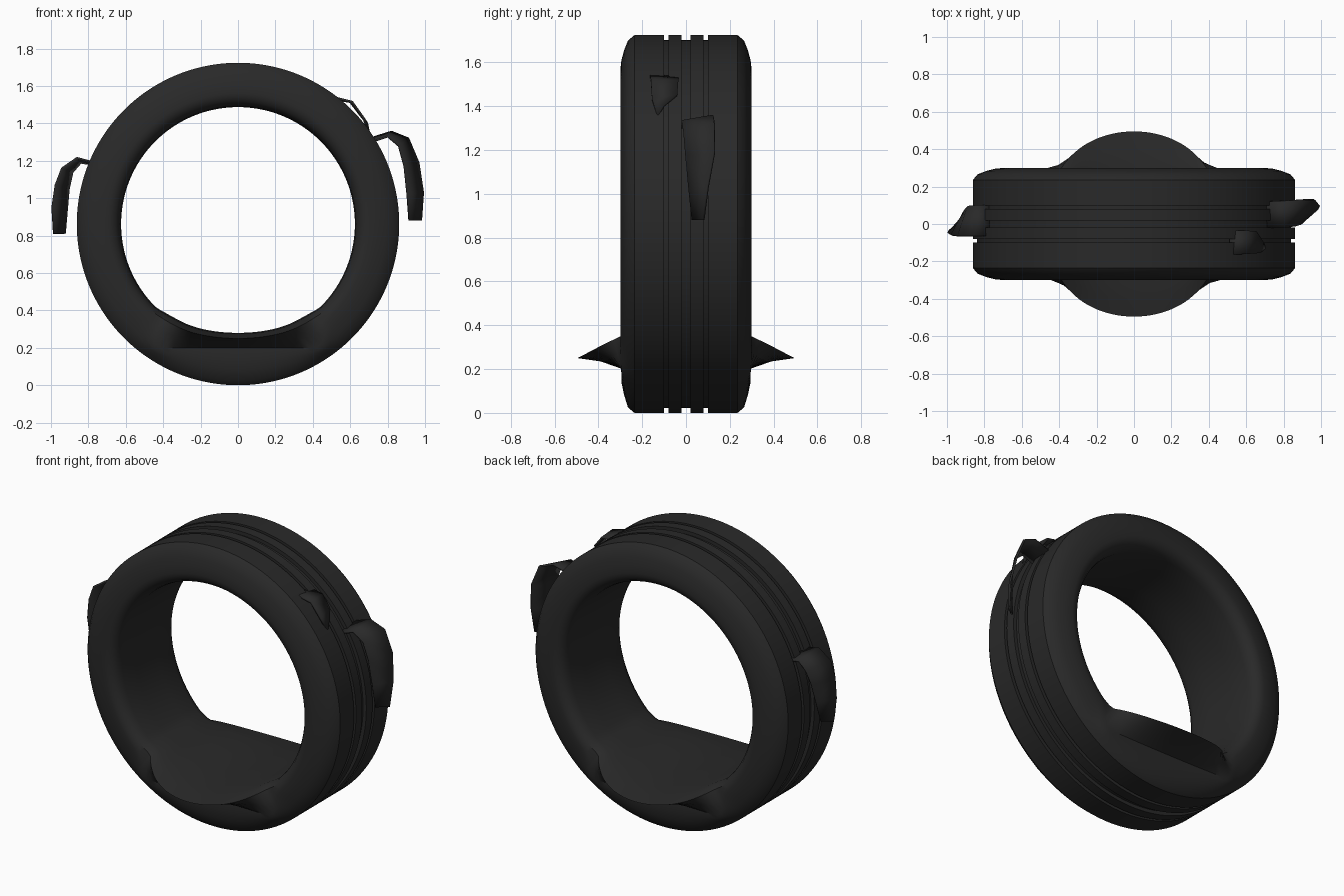
import bpy, bmesh
from math import sin, cos, tan, pi

if "Cube" in bpy.data.objects:
    bpy.data.objects.remove(bpy.data.objects["Cube"])

rubber = bpy.data.materials.new("black rubber")
rubber.use_nodes = True
rubber.diffuse_color = (0.022, 0.022, 0.022, 1)
rubber.node_tree.nodes["Principled BSDF"].inputs["Base Color"].default_value = (0.022, 0.022, 0.022, 1)

R = 0.862        # outer radius and axle height
SEGMENTS = 144


def finish(name, bm):
    bmesh.ops.recalc_face_normals(bm, faces=bm.faces)
    mesh = bpy.data.meshes.new(name)
    bm.to_mesh(mesh)
    bm.free()
    obj = bpy.data.objects.new(name, mesh)
    bpy.context.collection.objects.link(obj)
    mesh.materials.append(rubber)
    bpy.ops.object.select_all(action='DESELECT')
    obj.select_set(True)
    bpy.context.view_layer.objects.active = obj
    bpy.ops.object.shade_smooth_by_angle(angle=0.6)
    return obj


# Half section of the tyre as (y, radius): tread with grooves, then sidewall and inner barrel
groove = R - 0.022
tread = [(0, groove), (0.02, groove), (0.02, R), (0.08, R), (0.08, groove),
         (0.10, groove), (0.10, R), (0.235, R), (0.265, 0.837)]
wall = [(0.283, 0.775), (0.295, 0.72)]
inner = [(0.30, 0.70), (0.297, 0.68), (0.285, 0.655), (0.26, 0.638),
         (0.23, 0.63), (0.10, 0.625), (0, 0.625)]
# The same inner points where the flat bottom is pinched out: (y, height, curl)
pinched = [(0.29, 0.20, 0), (0.39, 0.235, 0.25), (0.495, 0.25, 0.5), (0.40, 0.265, 0.5),
           (0.32, 0.275, 0.5), (0.10, 0.28, 0.5), (0, 0.28, 0.5)]


def section(a):
    """Half section at angle a, measured from the bottom."""
    x = abs(0.6 * tan(a)) if cos(a) > 0.3 else 9
    bulge = max(0, 1 - (x / 0.47) ** 2)
    t = min(1, max(0, (0.6 - x) / 0.25))
    flat = t * t * (3 - 2 * t)
    ring = []
    for (y, r), (py, pz, curl) in zip(inner, pinched):
        if flat > 0:
            target = min(0.80, (R - pz - curl * x * x) / cos(a))
            r += (target - r) * flat
            y += (py - y) * bulge
        ring.append((y, r))
    crease = ring[0][1]
    mid = [(y, max(r, crease + (0.837 - crease) * f)) for (y, r), f in zip(wall, (2 / 3, 1 / 3))]
    return tread + mid + ring


bm = bmesh.new()
loops = []
for i in range(SEGMENTS):
    a = 2 * pi * i / SEGMENTS
    half = section(a)
    full = half + [(-y, r) for y, r in half[-2:0:-1]]
    loops.append([bm.verts.new((r * sin(a), y, R - r * cos(a))) for y, r in full])
for i in range(SEGMENTS):
    p, q = loops[i - 1], loops[i]
    for j in range(len(p)):
        bm.faces.new((p[j - 1], p[j], q[j], q[j - 1]))
finish("tyre", bm)


def ribbon(name, edge_a, edge_b):
    """Thin peeling tread strip spanned between two edge paths."""
    bm = bmesh.new()
    rows = [(bm.verts.new(a), bm.verts.new(b)) for a, b in zip(edge_a, edge_b)]
    for (a, b), (c, d) in zip(rows, rows[1:]):
        bm.faces.new((a, b, d, c))
    obj = finish(name, bm)
    solid = obj.modifiers.new("thickness", 'SOLIDIFY')
    solid.thickness = 0.012
    solid.offset = 0


# Torn strips hanging off the tread
ribbon("left_torn_strip",
       [(0.71, -0.02, 1.30), (0.80, -0.02, 1.33), (0.86, -0.01, 1.28),
        (0.89, 0.0, 1.17), (0.905, 0.015, 1.02), (0.915, 0.03, 0.88)],
       [(0.71, 0.12, 1.32), (0.82, 0.125, 1.355), (0.91, 0.13, 1.32),
        (0.965, 0.13, 1.19), (0.99, 0.10, 1.03), (0.98, 0.08, 0.88)])
ribbon("right_torn_strip",
       [(-0.77, -0.065, 1.19), (-0.86, -0.065, 1.215), (-0.94, -0.065, 1.16),
        (-0.975, -0.06, 1.07), (-0.993, -0.05, 0.95), (-0.985, -0.035, 0.81)],
       [(-0.77, 0.10, 1.18), (-0.84, 0.10, 1.19), (-0.885, 0.095, 1.14),
        (-0.905, 0.07, 1.05), (-0.915, 0.04, 0.93), (-0.925, 0.01, 0.81)])
ribbon("small_torn_strip",
       [(0.51, -0.165, 1.54), (0.61, -0.16, 1.515), (0.67, -0.155, 1.43), (0.70, -0.13, 1.35)],
       [(0.51, -0.035, 1.53), (0.60, -0.035, 1.515), (0.65, -0.04, 1.45), (0.69, -0.10, 1.40)])
